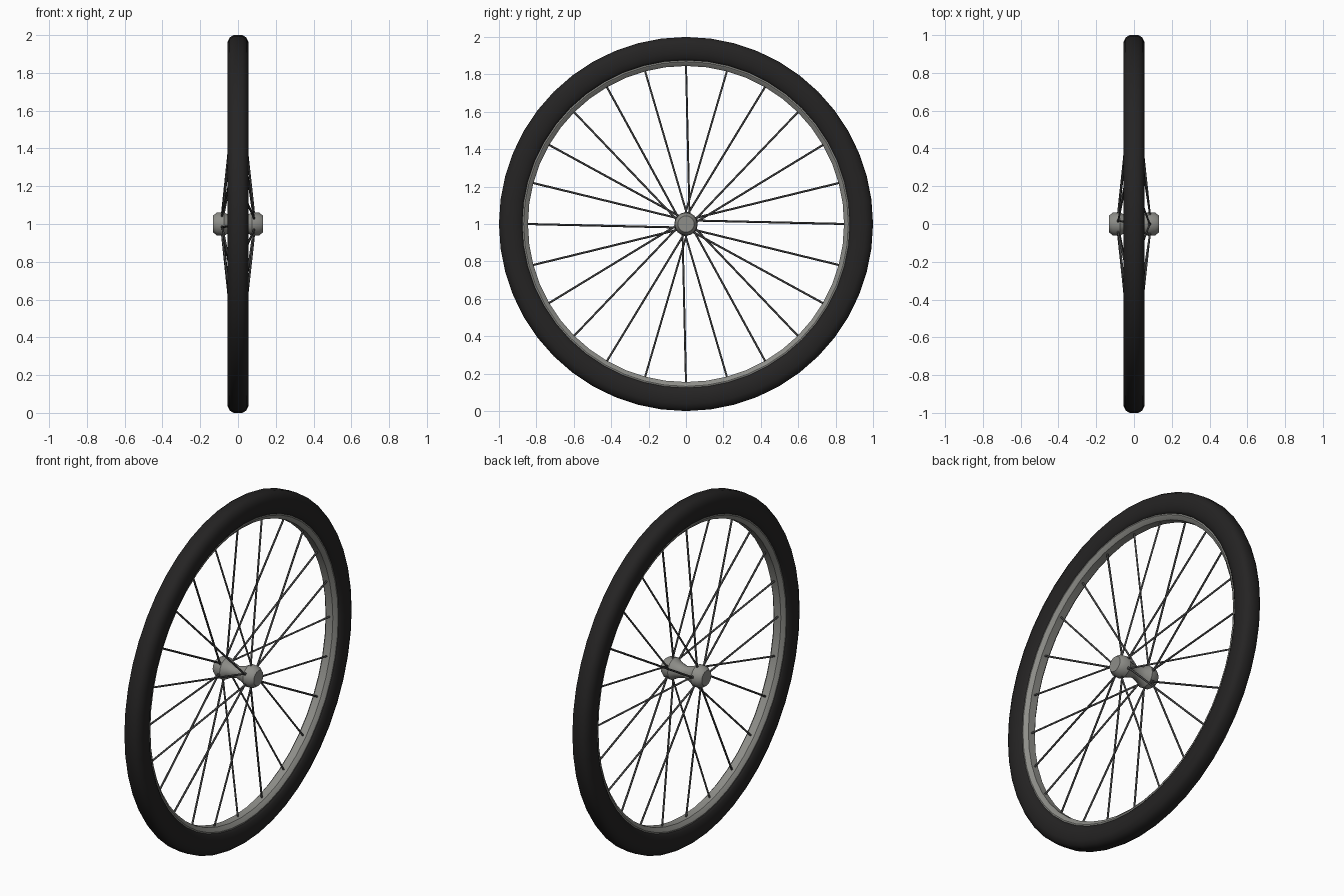
import bpy, bmesh, math
from mathutils import Vector, Matrix

if "Cube" in bpy.data.objects:
    bpy.data.objects.remove(bpy.data.objects["Cube"])

CENTRE = Vector((0, 0, 1))
SPOKES = 24


def material(name, color):
    mat = bpy.data.materials.new(name)
    mat.diffuse_color = (*color, 1)
    mat.use_nodes = True
    mat.node_tree.nodes["Principled BSDF"].inputs["Base Color"].default_value = mat.diffuse_color
    return mat


def finish(name, bm, mat=None, angle=40):
    bmesh.ops.recalc_face_normals(bm, faces=bm.faces)
    mesh = bpy.data.meshes.new(name)
    bm.to_mesh(mesh)
    bm.free()
    obj = bpy.data.objects.new(name, mesh)
    bpy.context.collection.objects.link(obj)
    if mat:
        mesh.materials.append(mat)
    bpy.ops.object.select_all(action='DESELECT')
    obj.select_set(True)
    bpy.context.view_layer.objects.active = obj
    bpy.ops.object.shade_smooth_by_angle(angle=math.radians(angle))
    return obj


def point(x, r, a):
    return CENTRE + Vector((x, r * math.cos(a), r * math.sin(a)))


def lathe(name, half, sides, mat=None, closed=True, angle=40):
    """Spin a half profile of (x, radius), mirrored in x, about the axle."""
    profile = half + [(-x, r) for x, r in reversed(half) if x > 0]
    bm = bmesh.new()
    rings = [[bm.verts.new(point(x, r, math.tau * i / sides)) for x, r in profile]
             for i in range(sides)]
    n = len(profile)
    for i in range(sides):
        a, b = rings[i], rings[(i + 1) % sides]
        for j in range(n if closed else n - 1):
            k = (j + 1) % n
            bm.faces.new((a[j], a[k], b[k], b[j]))
    if not closed:
        for j in (0, n - 1):
            bm.faces.new([ring[j] for ring in rings])
    return finish(name, bm, mat, angle)


rubber = material("rubber", (0.018, 0.017, 0.017))
metal = material("rim_metal", (0.27, 0.27, 0.25))
wire = material("spoke_metal", (0.06, 0.06, 0.06))

# Tyre and rim
lathe("tyre", [(0.024, 1.0), (0.044, 0.987), (0.056, 0.962), (0.056, 0.915),
               (0.048, 0.888), (0.036, 0.872)], 48, rubber, angle=60)
lathe("rim", [(0.036, 0.89), (0.04, 0.868), (0.034, 0.858), (0.022, 0.845)],
      48, metal, angle=30)

# Hub with a narrow waist between two flanges
lathe("hub", [(0.133, 0.044), (0.112, 0.06), (0.075, 0.063), (0.045, 0.045),
              (0.0, 0.032)], 16, metal, closed=False, angle=35)

# Spokes alternate between flanges, leaning either way at the hub
bm = bmesh.new()
for i in range(SPOKES):
    a = math.tau * i / SPOKES
    side = -1 if i % 2 == 0 else 1
    lean = math.radians(20) * (1 if (i // 2) % 2 == 0 else -1)
    start = point(side * 0.085, 0.054, a + lean)
    end = point(0, 0.855, a)
    d = end - start
    mat = Matrix.Translation((start + end) / 2) @ d.to_track_quat('Z', 'Y').to_matrix().to_4x4()
    bmesh.ops.create_cone(bm, cap_ends=True, segments=6, radius1=0.0055,
                          radius2=0.0055, depth=d.length, matrix=mat)
finish("spokes", bm, wire, angle=65)
